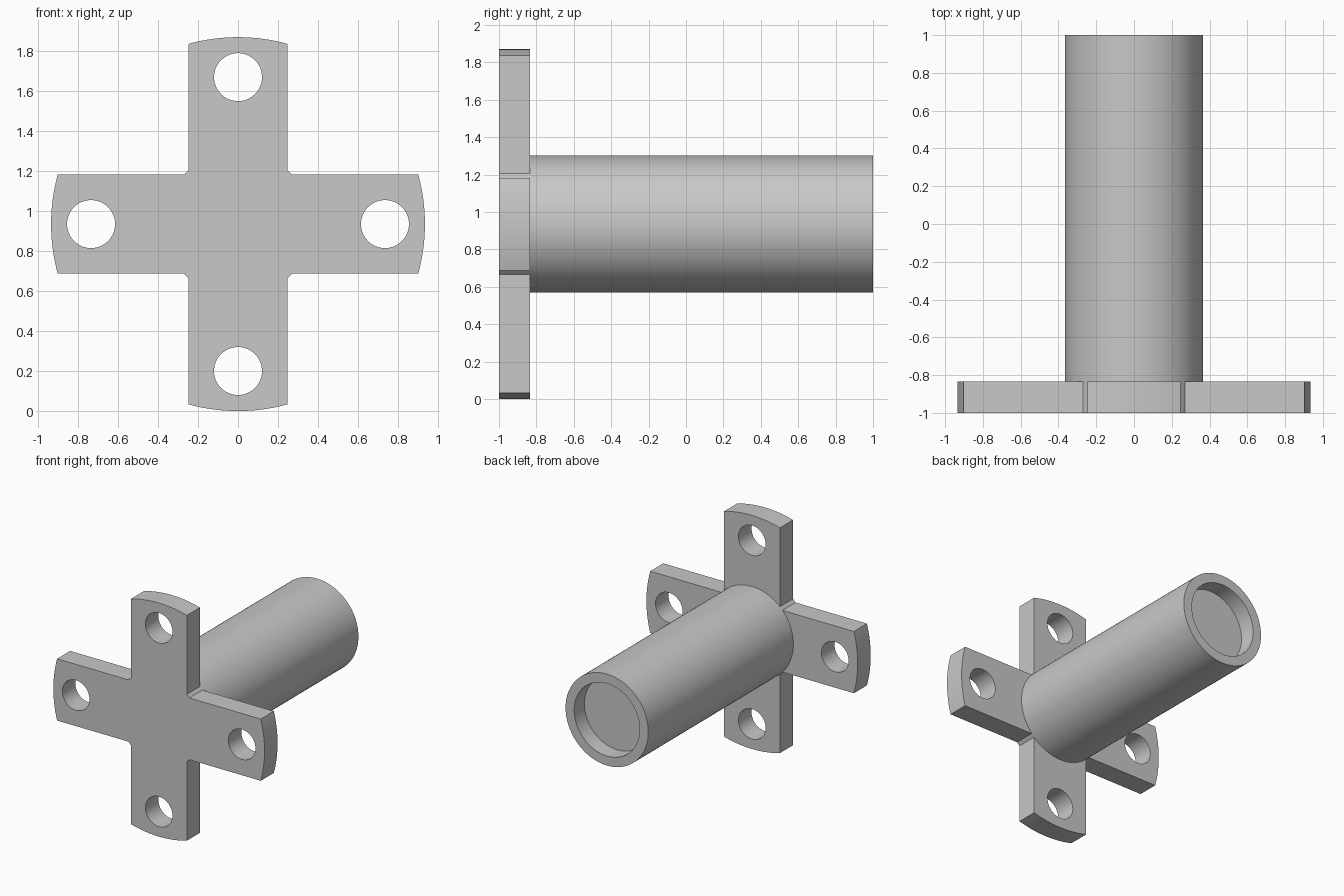
import bpy, bmesh
from math import sin, cos, pi, asin, acos, radians
from mathutils import Matrix, Vector

cube = bpy.data.objects.get("Cube")
if cube:
    bpy.data.objects.remove(cube, do_unlink=True)

CENTRE_Z = 0.935     # height of the tube axis
PLATE_R = 0.935      # radius of the arm tips
TUBE_R = 0.366
BORE_R = 0.29
HALF_ARM = 0.247
HOLE_R, HOLE_DIST = 0.12, 0.735
FRONT, PLATE_BACK, BACK = -1.0, -0.835, 1.0
BORE_FLOOR = 0.87
SEGMENTS = 128

grey = bpy.data.materials.new("grey metal")
grey.use_nodes = True
grey.diffuse_color = (0.58, 0.58, 0.58, 1)
grey.node_tree.nodes["Principled BSDF"].inputs["Base Color"].default_value = (0.58, 0.58, 0.58, 1)


def finish(bm, name):
    """Turn a bmesh into a named object in the shared material."""
    bmesh.ops.recalc_face_normals(bm, faces=bm.faces)
    mesh = bpy.data.meshes.new(name)
    bm.to_mesh(mesh)
    bm.free()
    mesh.materials.append(grey)
    obj = bpy.data.objects.new(name, mesh)
    bpy.context.collection.objects.link(obj)
    return obj


def activate(obj):
    bpy.ops.object.select_all(action="DESELECT")
    obj.select_set(True)
    bpy.context.view_layer.objects.active = obj


def arc(radius, start, end, steps):
    return [(radius * cos(start + (end - start) * i / steps),
             radius * sin(start + (end - start) * i / steps)) for i in range(steps + 1)]


# Cross plate: round arm tips, inner corners filled by the tube's circle
tip = asin(HALF_ARM / PLATE_R)
corner = asin(HALF_ARM / TUBE_R)
outline = []
for k in range(4):
    turn = k * pi / 2
    outline += arc(PLATE_R, turn - tip, turn + tip, 16)
    outline += arc(TUBE_R, turn + corner, turn + pi / 2 - corner, 4)

bm = bmesh.new()
face = bm.faces.new([bm.verts.new((x, FRONT, CENTRE_Z + z)) for x, z in outline])
extruded = bmesh.ops.extrude_face_region(bm, geom=[face])
moved = [v for v in extruded["geom"] if isinstance(v, bmesh.types.BMVert)]
bmesh.ops.translate(bm, verts=moved, vec=(0, PLATE_BACK - FRONT, 0))
plate = finish(bm, "cross_plate")

# Bolt holes, one through each arm
bm = bmesh.new()
for k in range(4):
    angle = k * pi / 2
    spot = Vector((HOLE_DIST * cos(angle), (FRONT + PLATE_BACK) / 2,
                   CENTRE_Z + HOLE_DIST * sin(angle)))
    bmesh.ops.create_cone(bm, cap_ends=True, segments=64, radius1=HOLE_R, radius2=HOLE_R,
                          depth=0.4, matrix=Matrix.Translation(spot) @ Matrix.Rotation(pi / 2, 4, "X"))
cutter = finish(bm, "bolt_hole_cutter")
cutter.hide_render = True

activate(plate)
cut = plate.modifiers.new("bolt holes", "BOOLEAN")
cut.operation = "DIFFERENCE"
cut.solver = "EXACT"
cut.object = cutter
bpy.ops.object.modifier_apply(modifier=cut.name)
bpy.data.objects.remove(cutter, do_unlink=True)

# Tube with a shallow bore in its far end, turned from a profile
profile = [(TUBE_R, PLATE_BACK - 0.005), (TUBE_R, BACK), (BORE_R, BACK),
           (BORE_R, BORE_FLOOR), (0, BORE_FLOOR)]
bm = bmesh.new()
verts = [bm.verts.new((r, y, CENTRE_Z)) for r, y in profile]
edges = [bm.edges.new(pair) for pair in zip(verts, verts[1:])]
bmesh.ops.spin(bm, geom=verts + edges, cent=(0, 0, CENTRE_Z), axis=(0, 1, 0),
               angle=2 * pi, steps=SEGMENTS)
bmesh.ops.remove_doubles(bm, verts=bm.verts, dist=0.0001)
tube = finish(bm, "tube")

# An open shell can be oriented inwards, so check the outer wall
wall = max(tube.data.polygons, key=lambda p: p.area)
if wall.normal.dot(wall.center - Vector((0, wall.center.y, CENTRE_Z))) < 0:
    tube.data.flip_normals()

for obj in (plate, tube):
    activate(obj)
    bpy.ops.object.shade_smooth_by_angle(angle=radians(25))
